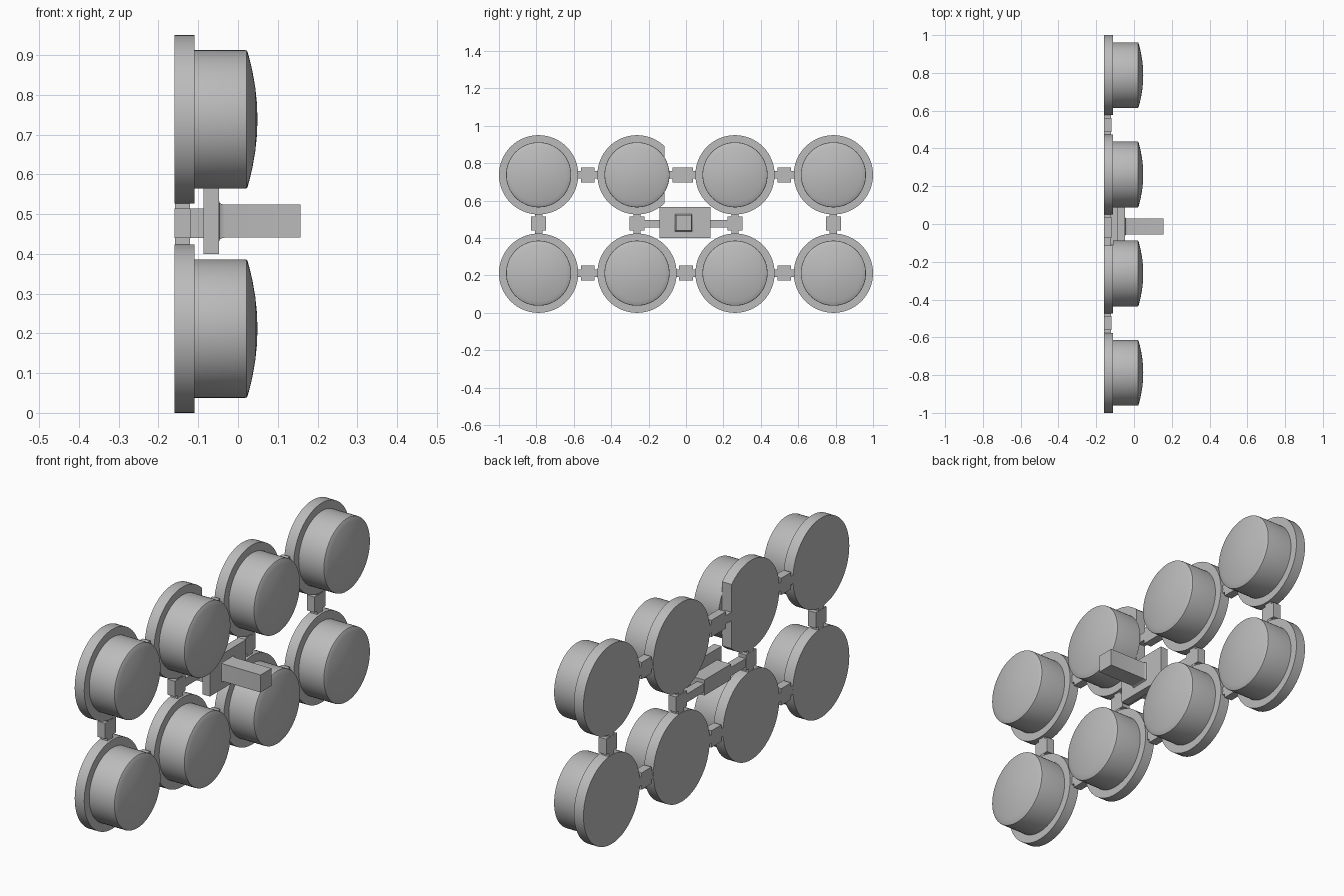
import bpy, bmesh, math
from mathutils import Matrix, Vector

cube = bpy.data.objects.get("Cube")
if cube:
    bpy.data.objects.remove(cube)

grey = bpy.data.materials.new("plain grey")
grey.use_nodes = True
grey.diffuse_color = (0.5, 0.5, 0.5, 1)
grey.node_tree.nodes["Principled BSDF"].inputs["Base Color"].default_value = (0.5, 0.5, 0.5, 1)

ROWS = (0.212, 0.738)
COLUMNS = (-0.788, -0.262, 0.262, 0.788)
BACK, RIM = -0.16, -0.11
MID = 0.477


def finish(bm, name, smooth=False):
    bmesh.ops.recalc_face_normals(bm, faces=bm.faces)
    mesh = bpy.data.meshes.new(name)
    bm.to_mesh(mesh)
    bm.free()
    mesh.materials.append(grey)
    ob = bpy.data.objects.new(name, mesh)
    bpy.context.collection.objects.link(ob)
    if smooth:
        bpy.ops.object.select_all(action='DESELECT')
        ob.select_set(True)
        bpy.context.view_layer.objects.active = ob
        bpy.ops.object.shade_smooth_by_angle(angle=math.radians(35))
    return ob


def add_box(bm, x, y, z):
    size = Matrix.Diagonal((x[1] - x[0], y[1] - y[0], z[1] - z[0], 1))
    centre = Vector((sum(x) / 2, sum(y) / 2, sum(z) / 2))
    return bmesh.ops.create_cube(bm, size=1, matrix=Matrix.Translation(centre) @ size)["verts"]


def lathe(name, profile, y, z, cut=None):
    # Turn an (x, radius) profile around the x axis
    bm = bmesh.new()
    verts = [bm.verts.new((x, 0, r)) for x, r in profile]
    edges = [bm.edges.new(pair) for pair in zip(verts, verts[1:])]
    bmesh.ops.spin(bm, geom=verts + edges, cent=(0, 0, 0), axis=(1, 0, 0),
                   angle=math.tau, steps=64, use_duplicate=False)
    bmesh.ops.remove_doubles(bm, verts=bm.verts, dist=0.0001)
    bmesh.ops.translate(bm, verts=bm.verts, vec=(0, y, z))
    if cut is not None:
        bmesh.ops.bisect_plane(bm, geom=bm.verts[:] + bm.edges[:] + bm.faces[:],
                               plane_co=(0, cut, 0), plane_no=(0, 1, 0), clear_outer=True)
        bmesh.ops.holes_fill(bm, edges=[e for e in bm.edges if e.is_boundary])
    return finish(bm, name, True)


# Button caps with a rounded rim and shallow dome, on flat flanges
flange = [(BACK, 0), (BACK, 0.212), (RIM, 0.212), (RIM, 0)]
dome = [(0.024 + 0.025 * (1 - (r / 0.17) ** 2), r) for r in (0.17, 0.15, 0.12, 0.08, 0.04, 0)]
cap = [(RIM, 0), (RIM, 0.174), (0.018, 0.174), (0.022, 0.173)] + dome
for row, z in zip(("lower", "upper"), ROWS):
    for i, y in enumerate(COLUMNS):
        trimmed = row == "upper" and i == 1
        lathe(f"{row}_flange_{i + 1}", flange, y, z, -0.115 if trimmed else None)
        lathe(f"{row}_cap_{i + 1}", cap, y, z)


def link(name, y, z, along_y, reach=0.06):
    # Block with a thin tab reaching to the flange at each end
    bm = bmesh.new()
    long, wide = 0.037, 0.04
    for half, across, x in ((long, wide, (BACK, -0.12)), (reach, 0.02, (BACK + 0.001, -0.121))):
        a, b = (half, across) if along_y else (across, half)
        add_box(bm, x, (y - a, y + a), (z - b, z + b))
    finish(bm, name)


for z, row in zip(ROWS, ("lower", "upper")):
    for y, side in ((-0.525, "front"), (0.525, "back")):
        link(f"{row}_{side}_link", y, z, True)
link("lower_middle_link", 0, ROWS[0], True)
for i, y in enumerate(COLUMNS):
    link(f"vertical_link_{i + 1}", y, MID, False)

# Longer upper middle link reaching the trimmed flange
bm = bmesh.new()
add_box(bm, (BACK, -0.12), (-0.073, 0.037), (ROWS[1] - 0.04, ROWS[1] + 0.04))
add_box(bm, (BACK + 0.001, -0.121), (-0.13, 0.06), (ROWS[1] - 0.02, ROWS[1] + 0.02))
finish(bm, "upper_middle_link")

# Arms carrying the centre plate, with a riser behind it
for name, y in (("front_arm", (-0.23, -0.05)), ("back_arm", (0.03, 0.23))):
    bm = bmesh.new()
    add_box(bm, (BACK + 0.001, -0.121), y, (MID - 0.02, MID + 0.02))
    finish(bm, name)
bm = bmesh.new()
add_box(bm, (BACK, -0.087), (-0.11, 0.09), (MID - 0.037, MID + 0.037))
finish(bm, "plate_riser")

bm = bmesh.new()
add_box(bm, (-0.087, -0.048), (-0.143, 0.13), (0.40, 0.567))
finish(bm, "centre_plate")

# Square stem flaring into the plate
bm = bmesh.new()
levels = ((-0.048, 0.052), (-0.046, 0.046), (-0.041, 0.043), (-0.034, 0.0415), (0.157, 0.0415))
rings = [[bm.verts.new((x, -0.013 + h * sy, 0.482 + h * sz))
          for sy, sz in ((-1, -1), (1, -1), (1, 1), (-1, 1))] for x, h in levels]
for low, high in zip(rings, rings[1:]):
    for i in range(4):
        j = (i + 1) % 4
        bm.faces.new((low[i], low[j], high[j], high[i]))
bm.faces.new(rings[0])
bm.faces.new(rings[-1])
finish(bm, "stem", True)
